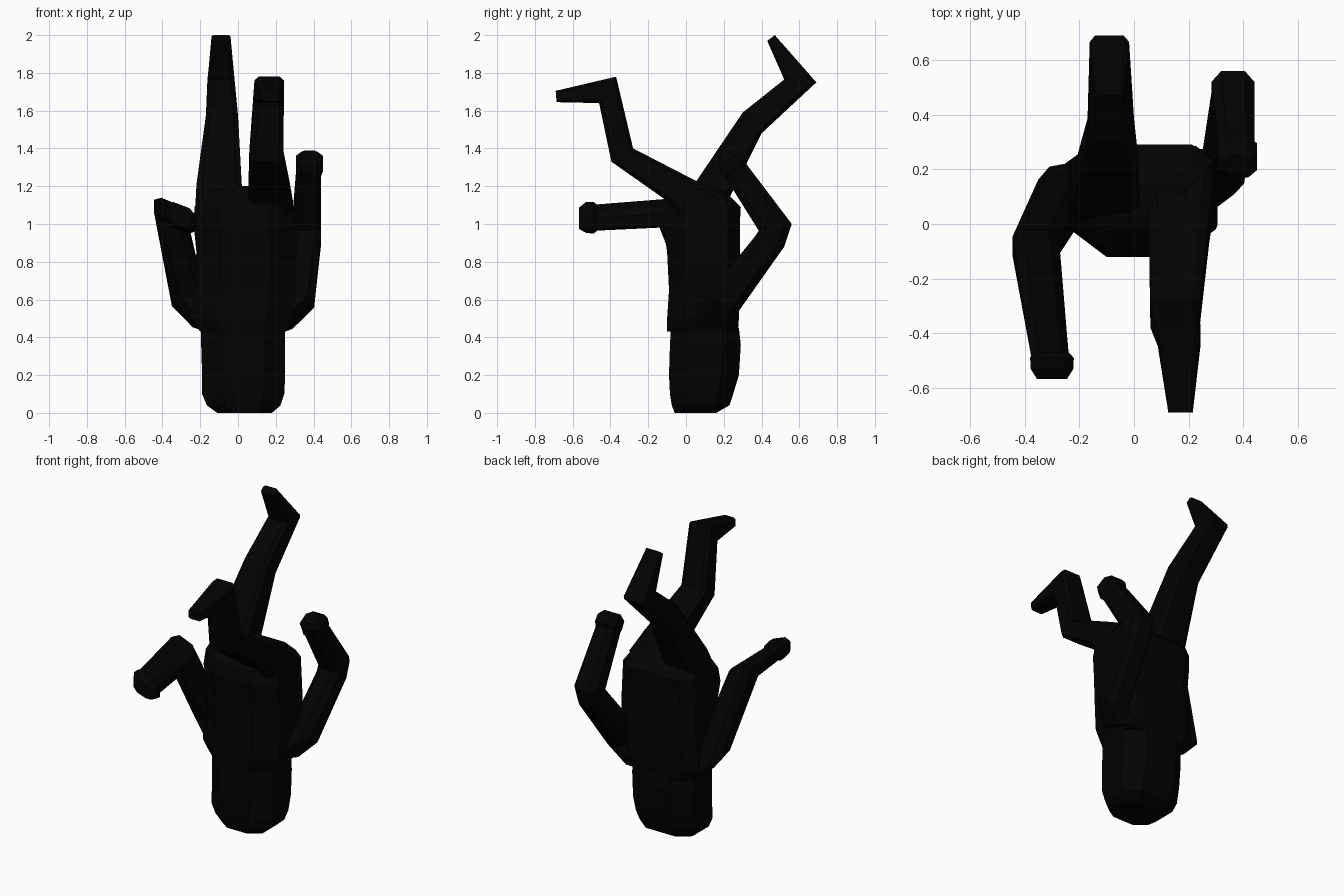
import bpy, bmesh
from mathutils import Vector

black = bpy.data.materials.new("black")
black.diffuse_color = (0.0008, 0.0008, 0.0008, 1)


def loft(name, rings, k=.5, kb=None):
    """Skin (centre, u, v) frames with chamfered octagons (k front, kb back) and cap both ends."""
    kb = kb or k
    octagon = [(1, -k), (1, kb), (kb, 1), (-kb, 1), (-1, kb), (-1, -k), (-k, -1), (k, -1)]
    bm = bmesh.new()
    loops = [[bm.verts.new(c + u * a + v * b) for a, b in octagon] for c, u, v in rings]
    for lo, hi in zip(loops, loops[1:]):
        for i in range(8):
            j = (i + 1) % 8
            bm.faces.new((lo[i], lo[j], hi[j], hi[i]))
    bm.faces.new(loops[0][::-1])
    bm.faces.new(loops[-1])
    bmesh.ops.recalc_face_normals(bm, faces=bm.faces)
    me = bpy.data.meshes.new(name)
    bm.to_mesh(me)
    bm.free()
    me.materials.append(black)
    ob = bpy.data.objects.new(name, me)
    bpy.context.collection.objects.link(ob)


def body(name, rows, k=.5, kb=None):
    """Rows of z, x0, x1, y0, y1."""
    loft(name, [(Vector(((x0 + x1) / 2, (y0 + y1) / 2, z)),
                 Vector(((x1 - x0) / 2, 0, 0)), Vector((0, (y1 - y0) / 2, 0)))
                for z, x0, x1, y0, y1 in rows], k, kb)


def limb(name, rows, k=.55):
    """Rows of x centre, half width, two side-profile edge points (y, z), optional roll."""
    loft(name, [(Vector((x, (ya + yb) / 2, (za + zb) / 2)),
                 Vector((w, 0, roll[0] if roll else 0)),
                 Vector((0, (yb - ya) / 2, (zb - za) / 2)))
                for x, w, ya, za, yb, zb, *roll in rows], k)


# Head, resting on its crown
body("head", [
    (0.0, -.11, .18, -.06, .16), (.04, -.165, .225, -.075, .23),
    (.1, -.19, .245, -.085, .25), (.2, -.19, .25, -.09, .28),
    (.36, -.195, .25, -.085, .29), (.45, -.195, .25, -.08, .28)])

# Torso, shoulders low and hips high
body("torso", [
    (.43, -.2, .25, -.1, .275), (.5, -.25, .29, -.1, .28),
    (.65, -.24, .305, -.09, .285), (.85, -.22, .305, -.1, .285),
    (1.0, -.235, .3, -.12, .285), (1.09, -.23, .29, -.1, .29),
    (1.16, -.2, .25, -.03, .22), (1.2, -.12, .18, .03, .15)], .5, .7)

# Raised legs, one swung back and one forward, each ending in a pointed foot
limb("back_leg", [
    (-.1, .13, -.05, 1.02, .22, 1.0), (-.1, .12, .05, 1.22, .23, 1.14),
    (-.085, .085, .3, 1.59, .4, 1.48), (-.09, .072, .52, 1.765, .69, 1.75),
    (-.09, .05, .43, 1.97, .47, 2.0)], .72)
limb("front_leg", [
    (.17, .12, 0, .98, .2, 1.15), (.165, .11, -.09, 1.115, .05, 1.23),
    (.15, .09, -.395, 1.33, -.28, 1.4), (.165, .078, -.46, 1.64, -.37, 1.78),
    (.17, .045, -.685, 1.645, -.69, 1.705)], .72)

# Arms
limb("left_arm", [
    (-.15, .09, -.03, .5, .23, .44), (-.26, .09, .0, .62, .21, .55),
    (-.36, .085, -.14, 1.0, -.02, 1.12, -.035), (-.305, .068, -.5, .98, -.5, 1.085, -.03)])
limb("right_arm", [
    (.2, .09, .02, .5, .26, .43), (.325, .078, .11, .62, .28, .54),
    (.362, .078, .37, .94, .52, .88), (.362, .078, .385, .965, .56, 1.0),
    (.375, .065, .2, 1.26, .31, 1.33)])

# Rounded hands
limb("left_hand", [
    (-.305, .066, -.47, .98, -.47, 1.085, -.03), (-.3, .08, -.49, .965, -.49, 1.1, -.03),
    (-.3, .078, -.53, .97, -.53, 1.1, -.03), (-.3, .055, -.567, .985, -.567, 1.075, -.02)])
limb("right_hand", [
    (.375, .065, .22, 1.24, .32, 1.31), (.378, .072, .19, 1.26, .325, 1.34),
    (.378, .072, .17, 1.31, .29, 1.375), (.378, .045, .18, 1.35, .25, 1.39)])
